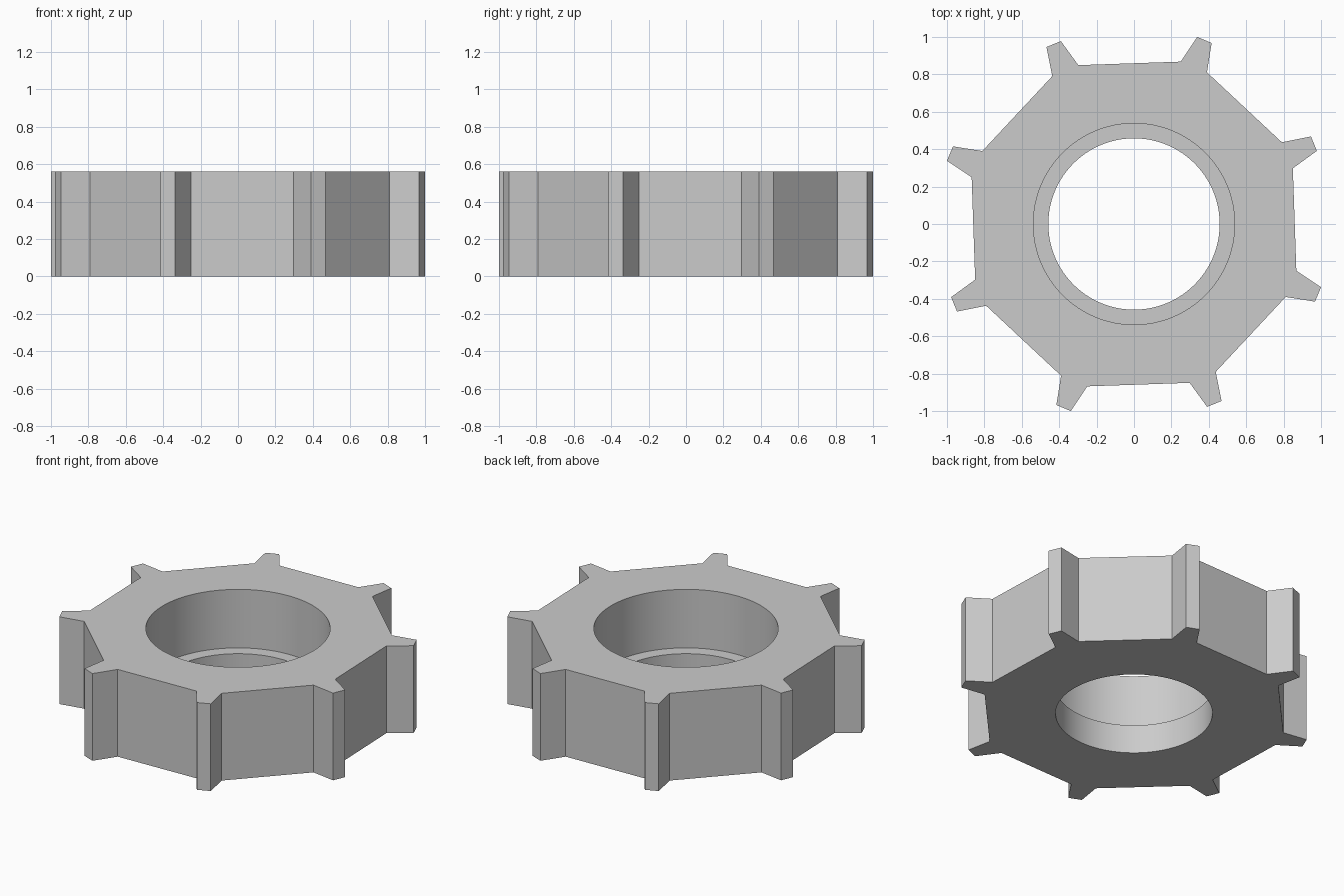
import bpy
import bmesh
from math import radians
from mathutils import Matrix, Vector

HEIGHT = 0.562
LEDGE = 0.185
TEETH = 8

cube = bpy.data.objects.get("Cube")
if cube:
    bpy.data.objects.remove(cube, do_unlink=True)

grey = bpy.data.materials.new("plain grey")
grey.use_nodes = True
colour = (0.6, 0.6, 0.6, 1)
grey.diffuse_color = colour
grey.node_tree.nodes["Principled BSDF"].inputs["Base Color"].default_value = colour

# Toothed body: one slanted tooth repeated around the octagon, then extruded
tooth = [(0.25, 0.868), (0.338, 1.0), (0.415, 0.968), (0.39, 0.811)]
bm = bmesh.new()
outline = []
for i in range(TEETH):
    turn = Matrix.Rotation(radians(-360 / TEETH * i), 3, "Z")
    outline += [bm.verts.new(turn @ Vector((x, y, 0))) for x, y in tooth]
base = bm.faces.new(outline)
walls = bmesh.ops.extrude_face_region(bm, geom=[base], use_keep_orig=True)
top = [v for v in walls["geom"] if isinstance(v, bmesh.types.BMVert)]
bmesh.ops.translate(bm, verts=top, vec=(0, 0, HEIGHT))
bmesh.ops.recalc_face_normals(bm, faces=bm.faces)
mesh = bpy.data.meshes.new("toothed_ring")
bm.to_mesh(mesh)
bm.free()
mesh.materials.append(grey)
ring = bpy.data.objects.new("toothed_ring", mesh)
bpy.context.collection.objects.link(ring)


def bore(name, radius, bottom, top):
    """Cut a round hole between two heights."""
    bpy.ops.mesh.primitive_cylinder_add(
        vertices=96, radius=radius, depth=top - bottom,
        location=(0, 0, (top + bottom) / 2))
    cutter = bpy.context.object
    cutter.name = name
    cutter.hide_render = True
    cutter.data.materials.append(grey)
    cut = ring.modifiers.new(name, "BOOLEAN")
    cut.operation = "DIFFERENCE"
    cut.solver = "EXACT"
    cut.object = cutter
    bpy.ops.object.select_all(action="DESELECT")
    ring.select_set(True)
    bpy.context.view_layer.objects.active = ring
    bpy.ops.object.modifier_apply(modifier=name)
    bpy.data.objects.remove(cutter, do_unlink=True)


# Through hole, and the wider counterbore that leaves a ledge
bore("through_hole", 0.458, -0.2, HEIGHT + 0.2)
bore("counterbore", 0.538, LEDGE, HEIGHT + 0.2)

bpy.ops.object.shade_smooth_by_angle(angle=radians(20))
